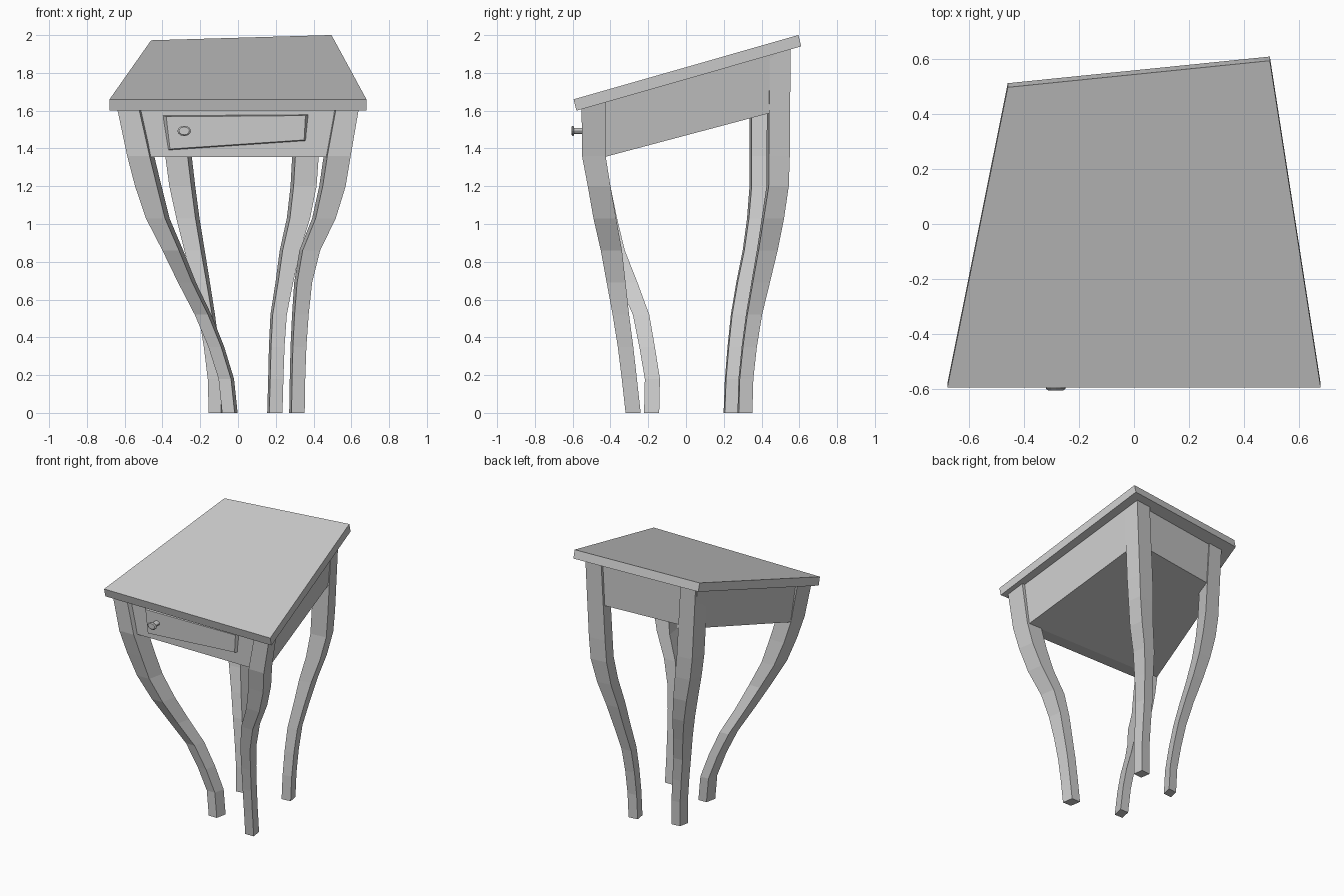
import bpy, math

SLOPE = 0.286


def under_top(y):
    # height of the slanted underside of the table top
    return 1.60 + SLOPE * (y + 0.58)


def make(name, verts, faces):
    mesh = bpy.data.meshes.new(name)
    mesh.from_pydata(verts, [], faces)
    mesh.update()
    obj = bpy.data.objects.new(name, mesh)
    bpy.context.collection.objects.link(obj)
    return obj


def loft(name, rings):
    # skin a stack of equal rings (listed counter-clockwise about the travel axis)
    n = len(rings[0])
    verts = [v for r in rings for v in r]
    faces = [tuple(reversed(range(n))),
             tuple(range(len(verts) - n, len(verts)))]
    for k in range(len(rings) - 1):
        for i in range(n):
            j = (i + 1) % n
            faces.append((k * n + i, k * n + j, (k + 1) * n + j, (k + 1) * n + i))
    return make(name, verts, faces)


# Table top: skewed slab, tilted up toward the back
outline = [(-0.68, -0.595), (0.68, -0.595), (0.495, 0.595), (-0.46, 0.498)]
upper = [(x, y, 1.66 + SLOPE * (y + 0.595)) for x, y in outline]
lower = [(x, y + 0.015, z - 0.06) for x, y, z in upper]
loft("table_top", [lower, upper])

# Apron box between the legs, with a level strip under the front rail
left = [(-0.575, -0.612, -0.52, 1.355), (-0.56, -0.60, -0.43, 1.355),
        (-0.365, -0.40, 0.435, 1.587)]
right = [(0.575, 0.612, -0.52, 1.355), (0.56, 0.60, -0.43, 1.355),
         (0.415, 0.44, 0.53, 1.61)]
sections = []
for (lb, lt, ly, lz), (rb, rt, ry, rz) in zip(left, right):
    sections.append([(lb, ly, lz), (lt, ly, under_top(ly) + 0.005),
                     (rt, ry, under_top(ry) + 0.005), (rb, ry, rz)])
loft("apron", [s[::-1] for s in sections][::-1])

# Drawer front: lopsided raised panel with sloped edges
base = [(-0.37, 1.39), (0.36, 1.44), (0.375, 1.58), (-0.40, 1.575)]
face = [(-0.36, 1.397), (0.35, 1.445), (0.357, 1.574), (-0.38, 1.568)]
loft("drawer_front", [[(x, -0.515, z) for x, z in base],
                      [(x, -0.54, z) for x, z in face]])

# Knob: short stem with a bevelled oval head
profile = [(0.018, -0.53), (0.018, -0.592), (0.030, -0.595),
           (0.030, -0.600), (0.023, -0.606)]
rings = []
for r, y in profile:
    rings.append([(-0.285 + 1.2 * r * math.cos(a), y, 1.493 + 0.9 * r * math.sin(a))
                  for a in (math.tau * i / 12 for i in range(12))])
loft("drawer_knob", rings)

# Legs: swept, tapering, slightly skewed square section
heights = [None, 1.36, 1.2, 1.03, 0.86, 0.69, 0.52, 0.35, 0.18, 0]
width_x = [0.14, 0.143, 0.14, 0.125, 0.11, 0.095, 0.088, 0.084, 0.082, 0.082]
width_y = [0.125, 0.125, 0.12, 0.12, 0.112, 0.10, 0.087, 0.082, 0.08, 0.08]


def leg(name, xs, ys, skew_x, skew_y):
    rings = []
    for z, wx, wy, cx, cy in zip(heights, width_x, width_y, xs, ys):
        hx = (wx - abs(skew_x) * wy) / 2
        hy = (wy - abs(skew_y) * wx) / 2
        ring = []
        for sx, sy in ((-1, -1), (1, -1), (1, 1), (-1, 1)):
            x = cx + sx * hx + skew_x * sy * hy
            y = cy + sy * hy + skew_y * sx * hx
            ring.append((x, y, under_top(y) + 0.005 if z is None else z))
        rings.append(ring)
    loft(name, rings[::-1])


leg("front_left_leg",
    [-0.57, -0.515, -0.475, -0.425, -0.345, -0.27, -0.185, -0.115, -0.062, -0.043],
    [-0.49, -0.488, -0.46, -0.425, -0.38, -0.307, -0.238, -0.206, -0.178, -0.182],
    0.2, 0.0)
leg("front_right_leg",
    [0.57, 0.525, 0.50, 0.455, 0.38, 0.345, 0.33, 0.32, 0.315, 0.312],
    [-0.49, -0.488, -0.46, -0.43, -0.395, -0.37, -0.345, -0.32, -0.30, -0.28],
    -0.155, 0.0)
leg("back_right_leg",
    [0.385, 0.357, 0.347, 0.32, 0.275, 0.245, 0.215, 0.205, 0.20, 0.195],
    [0.492, 0.488, 0.485, 0.46, 0.43, 0.395, 0.36, 0.335, 0.317, 0.312],
    -0.155, 0.1)
leg("back_left_leg",
    [-0.345, -0.315, -0.295, -0.265, -0.23, -0.195, -0.165, -0.14, -0.12, -0.115],
    [0.397, 0.397, 0.395, 0.382, 0.355, 0.315, 0.28, 0.26, 0.245, 0.238],
    0.2, 0.1)
